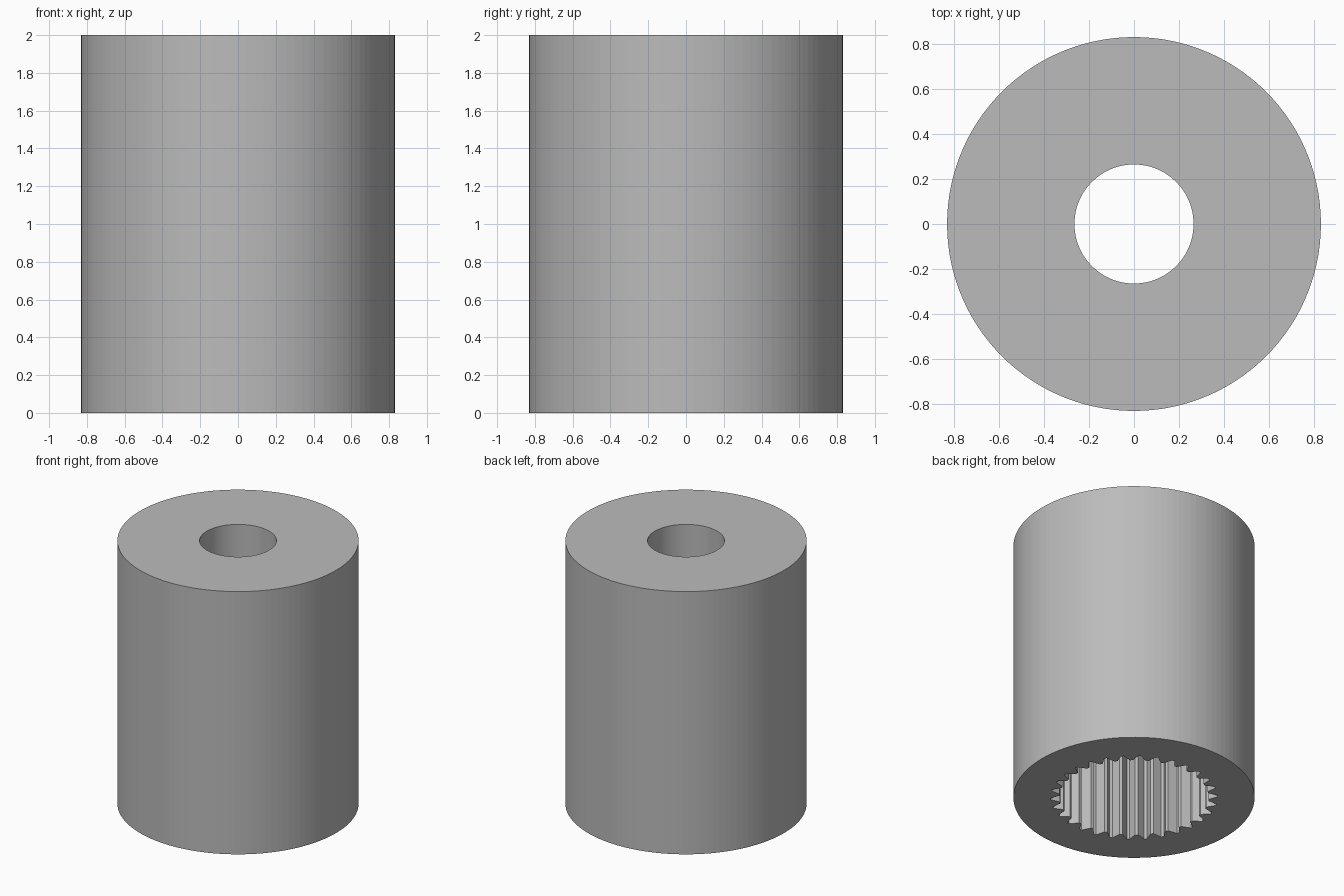
import bpy
import bmesh
from math import cos, sin, pi, tau

cube = bpy.data.objects.get("Cube")
if cube:
    bpy.data.objects.remove(cube, do_unlink=True)

TEETH = 30
SIDES = TEETH * 4
OUTER, BORE = 0.832, 0.265
ROOT, TIP = 0.515, 0.575
HEIGHT, SOCKET = 2.0, 0.8

steel = bpy.data.materials.new("grey")
steel.use_nodes = True
color = (0.5, 0.5, 0.5, 1)
steel.diffuse_color = color
steel.node_tree.nodes["Principled BSDF"].inputs["Base Color"].default_value = color


def circle(radius):
    return [(radius * cos(tau * i / SIDES), radius * sin(tau * i / SIDES))
            for i in range(SIDES)]


def spline():
    # narrow tapered grooves, four corners for each tooth
    pitch = tau / TEETH
    corners = ((-0.4, ROOT), (-0.08, TIP), (0.08, TIP), (0.4, ROOT))
    points = []
    for tooth in range(TEETH):
        for shift, radius in corners:
            angle = (tooth + 0.5 + shift) * pitch
            points.append((radius * cos(angle), radius * sin(angle)))
    return points


# Closed section: outer wall, top ring, bore, ledge, splined socket, base ring
section = [
    (circle(OUTER), 0), (circle(OUTER), SOCKET), (circle(OUTER), HEIGHT),
    (circle(BORE), HEIGHT), (circle(BORE), SOCKET),
    (spline(), SOCKET), (spline(), 0),
]
bm = bmesh.new()
loops = [[bm.verts.new((x, y, z)) for x, y in points] for points, z in section]
for k, lower in enumerate(loops):
    upper = loops[(k + 1) % len(loops)]
    for i in range(SIDES):
        j = (i + 1) % SIDES
        bm.faces.new((lower[i], lower[j], upper[j], upper[i]))
bmesh.ops.recalc_face_normals(bm, faces=bm.faces)

mesh = bpy.data.meshes.new("splined_sleeve")
bm.to_mesh(mesh)
bm.free()
mesh.materials.append(steel)
sleeve = bpy.data.objects.new("splined_sleeve", mesh)
bpy.context.collection.objects.link(sleeve)
